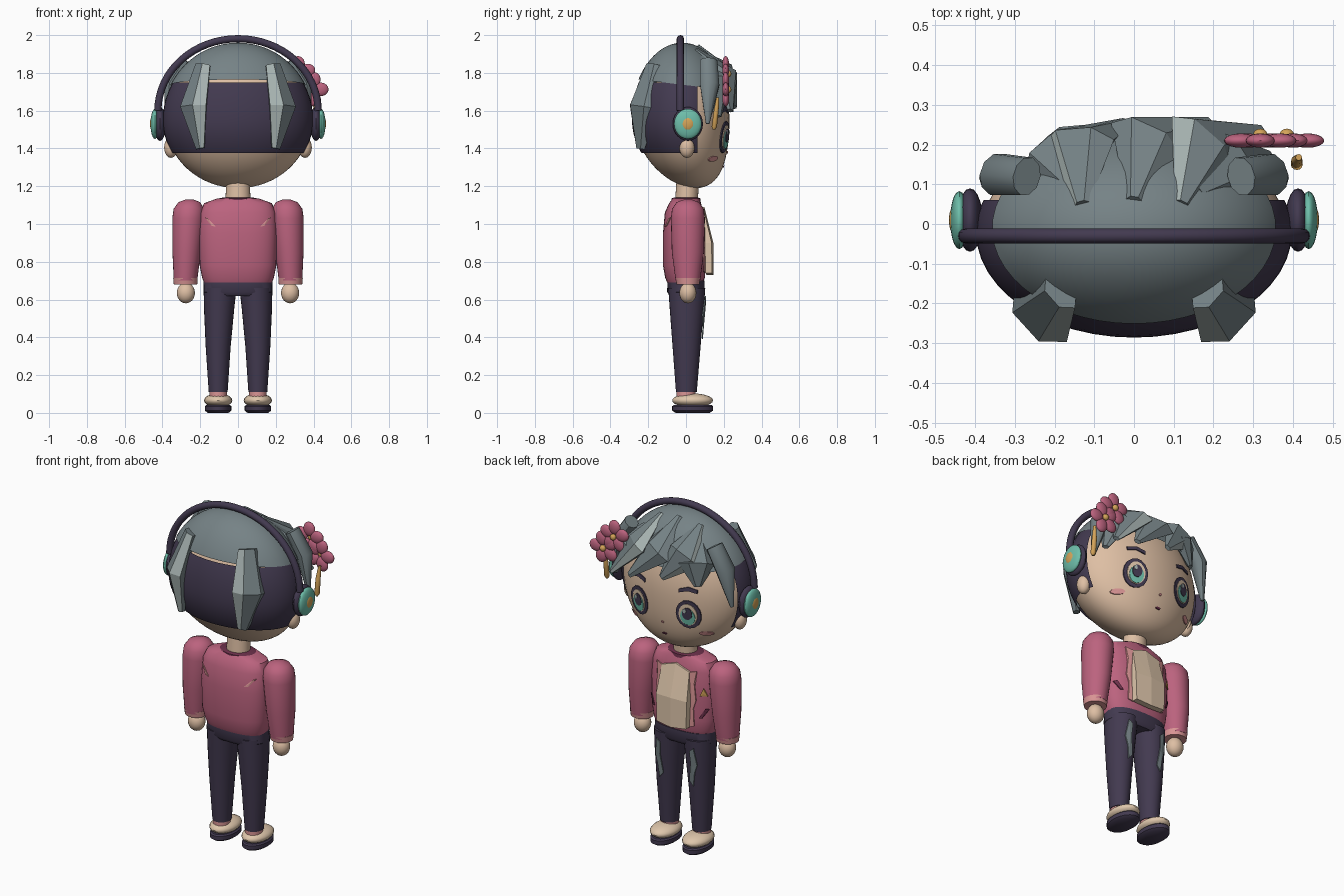
import bpy, bmesh
from math import sin, cos, pi, radians
from mathutils import Vector

if "Cube" in bpy.data.objects:
    bpy.data.objects.remove(bpy.data.objects["Cube"])


def material(name, rgb):
    m = bpy.data.materials.new(name)
    m.use_nodes = True
    m.diffuse_color = (*rgb, 1)
    m.node_tree.nodes["Principled BSDF"].inputs["Base Color"].default_value = (*rgb, 1)
    return m


HAIR = material("slate grey", (.18, .225, .238))
SHINE = material("light grey", (.38, .445, .434))
NAVY = material("dark navy", (.055, .042, .08))
SKIN = material("skin", (.73, .52, .37))
PINK = material("rose pink", (.50, .125, .21))
BLUSH = material("light pink", (.70, .30, .30))
PLUM = material("dark plum", (.15, .03, .07))
TEAL = material("teal", (.156, .515, .402))
GOLD = material("gold", (.66, .37, .10))
CREAM = material("cream", (.74, .57, .41))
SIDES = (("left", 1), ("right", -1))


def finish(bm, name, mats, smooth=True, angle=40):
    bmesh.ops.recalc_face_normals(bm, faces=bm.faces[:])
    me = bpy.data.meshes.new(name)
    bm.to_mesh(me)
    bm.free()
    ob = bpy.data.objects.new(name, me)
    bpy.context.collection.objects.link(ob)
    for m in mats:
        me.materials.append(m)
    if smooth:
        bpy.ops.object.select_all(action='DESELECT')
        ob.select_set(True)
        bpy.context.view_layer.objects.active = ob
        bpy.ops.object.shade_smooth_by_angle(angle=radians(angle))
    return ob


def ball(name, mat, centre, size, rot_y=0):
    bm = bmesh.new()
    bmesh.ops.create_uvsphere(bm, u_segments=20, v_segments=12, radius=1)
    bmesh.ops.scale(bm, vec=size, verts=bm.verts)
    ob = finish(bm, name, [mat])
    ob.location = centre
    ob.rotation_euler.y = rot_y


def loft(name, mat, rings, power=2, n=28):
    """Stacked superellipse rings: (z, centre x, centre y, radius x, radius y)."""
    bm = bmesh.new()
    power = 2 / power
    loops = []
    for z, cx, cy, rx, ry in rings:
        loop = []
        for i in range(n):
            c, s = cos(2 * pi * i / n), sin(2 * pi * i / n)
            px = abs(c) ** power * (1 if c > 0 else -1)
            py = abs(s) ** power * (1 if s > 0 else -1)
            loop.append(bm.verts.new((cx + rx * px, cy + ry * py, z)))
        loops.append(loop)
    for a, b in zip(loops, loops[1:]):
        for i in range(n):
            bm.faces.new((a[i], a[i - 1], b[i - 1], b[i]))
    bm.faces.new(loops[0])
    bm.faces.new(loops[-1])
    finish(bm, name, [mat])


def plate(name, mat, outline, surface, lift=.004, thick=.006):
    """Thin shape laid on a surface y = surface(x, z)."""
    bm = bmesh.new()
    n = len(outline)
    mx, mz = sum(p[0] for p in outline) / n, sum(p[1] for p in outline) / n
    layers = []
    for off in (lift, lift - thick):
        rim = [bm.verts.new((x, surface(x, z) + off, z)) for x, z in outline]
        hub = bm.verts.new((mx, surface(mx, mz) + off, mz))
        for i in range(n):
            bm.faces.new((rim[i - 1], rim[i], hub))
        layers.append(rim)
    a, b = layers
    for i in range(n):
        bm.faces.new((a[i - 1], a[i], b[i], b[i - 1]))
    finish(bm, name, [mat], smooth=False)


def oval(cx, cz, rx, rz, n=16):
    return [(cx + rx * cos(2 * pi * i / n), cz + rz * sin(2 * pi * i / n)) for i in range(n)]


# Head, undercut and hair cap share one egg shape
MID, BACK = 1.55, -.02


def chin_shift(z):
    return BACK + .55 * max(0, MID - z) ** 2


def egg(name, mat, rx, ry, top, cuts=()):
    bm = bmesh.new()
    bmesh.ops.create_uvsphere(bm, u_segments=48, v_segments=32, radius=1)
    for v in bm.verts:
        z = MID + v.co.z * (top if v.co.z > 0 else .36)
        v.co = (v.co.x * rx, v.co.y * ry + chin_shift(z), z)
    for co, no in cuts:
        bmesh.ops.bisect_plane(bm, geom=bm.verts[:] + bm.edges[:] + bm.faces[:],
                               plane_co=co, plane_no=no, clear_inner=True)
    finish(bm, name, [mat])


def face(x, z):
    t = (z - MID) / (.39 if z > MID else .36)
    return chin_shift(z) + .25 * max(0, 1 - (x / .39) ** 2 - t * t) ** .5


egg("head", SKIN, .385, .25, .39)
egg("undercut", NAVY, .398, .266, .40,
    [((0, 0, 1.375), (0, 0, 1)), ((0, 0, 1.75), (0, 0, -1)), ((0, .06, 0), (0, -1, 0))])
egg("hair_cap", HAIR, .402, .272, .41, [((0, 0, 1.735), (0, .12, 1))])


# Hair tufts: faceted, tapering along a spine, one facet catching a shine
def tuft(name, spine, widths, depths, sx=1, shine=0, n=6, smooth=False):
    bm = bmesh.new()
    pts = [Vector(p) for p in spine]
    loops = []
    for i, p in enumerate(pts):
        t = (pts[min(i + 1, len(pts) - 1)] - pts[max(i - 1, 0)]).normalized()
        out = p - Vector((0, BACK, MID))
        out = (out - t * out.dot(t)).normalized()
        side = t.cross(out)
        ring = []
        for k in range(n):
            a = 2 * pi * k / n
            q = p + side * widths[i] * cos(a) + out * depths[i] * sin(a)
            ring.append(bm.verts.new((q.x * sx, q.y, q.z)))
        loops.append(ring)
    for a, b in zip(loops, loops[1:]):
        for k in range(n):
            j = (k + 1) % n
            bm.faces.new((a[k], a[j], b[j], b[k])).material_index = int(k == shine)
    bm.faces.new(loops[0])
    bm.faces.new(loops[-1])
    finish(bm, name, [HAIR, SHINE], smooth)


for side, s in SIDES:
    tuft("back_tuft_" + side, [(.185, -.17, 1.84), (.235, -.225, 1.62), (.2, -.24, 1.40)],
         (.055, .098, .03), (.035, .06, .02), s)
    tuft("side_lock_" + side, [(.27, .12, 1.86), (.345, .125, 1.74), (.38, .115, 1.53)],
         (.05, .055, .01), (.04, .045, .01), s, -1, 10, True)

fringe = [
    ((-.13, .05, 1.92), (-.14, .205, 1.80), (-.02, .255, 1.66)),
    ((.12, .05, 1.92), (.17, .205, 1.79), (.32, .235, 1.60)),
    ((0, .06, 1.94), (.03, .215, 1.79), (.19, .255, 1.62)),
    ((-.14, .08, 1.88), (-.2, .185, 1.76), (-.22, .205, 1.64)),
    ((.16, .08, 1.88), (.25, .155, 1.76), (.34, .17, 1.57)),
]
for i, spine in enumerate(fringe):
    tuft("fringe_tuft_%d" % i, spine, (.02, .10, .02), (.015, .05, .012),
         shine=2 if i < 2 else -1)

# Face details
for side, s in SIDES:
    ex, ez = s * .16, 1.46
    plate("eye_outline_" + side, NAVY, oval(ex, ez, .068, .085), face, .008)
    plate("eye_white_" + side, CREAM, oval(ex, ez, .05, .065), face, .011)
    plate("iris_" + side, TEAL, oval(ex, ez - .012, .04, .05), face, .014)
    plate("pupil_" + side, NAVY, oval(ex, ez + .008, .027, .036), face, .017)
    plate("eye_glint_" + side, SHINE, oval(ex + .012, ez + .025, .01, .013, 8), face, .020)
    plate("brow_" + side, NAVY, [(s * .11, 1.585), (s * .16, 1.60), (s * .21, 1.59),
                                 (s * .21, 1.61), (s * .16, 1.622), (s * .11, 1.605)], face, .008)
    plate("cheek_" + side, BLUSH, oval(s * .235, 1.345, .033, .015, 10), face, .006)
    ball("ear_" + side, SKIN, (s * .355, .005, 1.405), (.036, .04, .055))
plate("nose", BLUSH, oval(0, 1.38, .008, .007, 8), face, .006)
plate("mouth", PLUM, oval(0, 1.305, .016, .006, 8), face, .006)

# Headphones
curve = bpy.data.curves.new("headband", 'CURVE')
curve.dimensions = '3D'
curve.bevel_depth = .019
curve.use_fill_caps = True
spl = curve.splines.new('POLY')
spl.points.add(32)
for i, p in enumerate(spl.points):
    a = pi * i / 32
    p.co = (.424 * cos(a), -.03, 1.60 + .381 * sin(a), 1)
band = bpy.data.objects.new("headband", curve)
band.data.materials.append(NAVY)
bpy.context.collection.objects.link(band)
for side, s in SIDES:
    ball("ear_pad_" + side, NAVY, (s * .413, .01, 1.53), (.032, .08, .09))
    ball("ear_cup_" + side, TEAL, (s * .44, .01, 1.53), (.023, .073, .08))
    ball("cup_badge_" + side, GOLD, (s * .452, .01, 1.53), (.014, .037, .04))

# Flower clip and its hanging tassel
for f, (fx, fz) in enumerate(((.318, 1.795), (.385, 1.712))):
    for k in range(5):
        a = 2 * pi * k / 5 + pi / 2 - .3 * f
        ball("petal_%d_%d" % (f, k), PINK,
             (fx + .052 * cos(a), .21, fz + .052 * sin(a)), (.042, .018, .036), -a)
    ball("flower_centre_%d" % f, GOLD, (fx, .225, fz), (.018, .015, .018))
loft("tassel", GOLD, [(1.50, .41, .148, .006, .006), (1.515, .41, .15, .015, .014),
                      (1.60, .41, .16, .014, .013), (1.67, .415, .168, .008, .008)], n=12)

# Jacket and neck
loft("neck", SKIN, [(1.08, 0, 0, .068, .06), (1.24, 0, .01, .062, .06)])
loft("torso", PINK, [(.69, 0, -.005, .18, .095), (.715, 0, -.005, .19, .105), (.78, 0, -.01, .203, .112),
                     (.95, 0, -.01, .207, .112), (1.06, 0, -.01, .2, .102),
                     (1.11, 0, -.005, .18, .085), (1.135, 0, 0, .11, .07)], 2.5, 40)
loft("collar", PLUM, [(1.10, 0, 0, .11, .08), (1.135, 0, 0, .105, .076), (1.14, 0, 0, .08, .065)])


def chest(x, z):
    return -.01 + .112 * max(0, 1 - abs(x / .207) ** 2.5) ** .4 - .5 * max(0, z - .95) ** 2


def back(x, z):
    return -.02 - chest(x, z)


plate("shirt_panel", CREAM, [(-.095, .74), (0, .73), (.095, .74), (.1, .9), (.09, 1.06),
                             (0, 1.09), (-.09, 1.06), (-.1, .9)],
      lambda x, z: .135 - .9 * x * x - .25 * max(0, z - .9), .01, .035)
for side, s in SIDES:
    plate("lapel_" + side, BLUSH, [(s * x, z) for x, z in (
        (.09, .74), (.12, .75), (.115, .85), (.13, .9), (.12, 1.0), (.13, 1.07), (.09, 1.06))], chest, .008)
    plate("back_mark_" + side, BLUSH, [(s * x, z) for x, z in (
        (.115, .985), (.14, .99), (.175, 1.035), (.16, 1.03))], back, -.004, -.006)
    plate("slash_" + side, PLUM, [(s * x, z) for x, z in (
        (.145, .80), (.16, .80), (.19, .85), (.175, .855))], chest, .008)
plate("chest_badge", GOLD, [(-.15, .93), (-.185, .93), (-.168, .975)], chest, .01)

# Arms, hands, trousers and shoes
loft("waistband", NAVY, [(.62, 0, 0, .165, .085), (.64, 0, 0, .183, .1), (.70, 0, 0, .182, .098)], 2.5)
for side, s in SIDES:
    loft("arm_" + side, PINK, [(.70, s * .278, .01, .062, .065), (.85, s * .272, .01, .075, .085),
                               (1.03, s * .262, .01, .086, .09), (1.08, s * .26, .01, .081, .084),
                               (1.115, s * .258, .01, .058, .06), (1.13, s * .256, .01, .02, .02)])
    loft("cuff_" + side, BLUSH, [(.68, s * .278, .01, .062, .06), (.715, s * .278, .01, .065, .067)])
    ball("hand_" + side, SKIN, (s * .276, .01, .635), (.048, .045, .055))
    loft("leg_" + side, NAVY, [(.11, s * .105, .002, .05, .055), (.35, s * .105, .003, .066, .074),
                               (.55, s * .1, .004, .08, .09), (.66, s * .095, .004, .087, .098)])
    plate("knee_patch_" + side, HAIR, [(s * x, z) for x, z in (
        (.085, .42), (.11, .39), (.12, .47), (.135, .52), (.12, .62), (.095, .60), (.1, .53))],
        lambda x, z: .004 + (.055 + .082 * (z - .11)) * (1 - ((abs(x) - .1) / .08) ** 2) ** .5, .008)
    loft("sock_" + side, BLUSH, [(.07, s * .105, 0, .046, .05), (.12, s * .105, 0, .046, .05)])
    ball("shoe_" + side, CREAM, (s * .105, .035, .066), (.075, .108, .037))
    loft("sole_" + side, NAVY, [(0, s * .105, .035, .055, .09), (.012, s * .105, .035, .07, .108),
                                (.035, s * .105, .035, .07, .108), (.042, s * .105, .035, .062, .1)])
